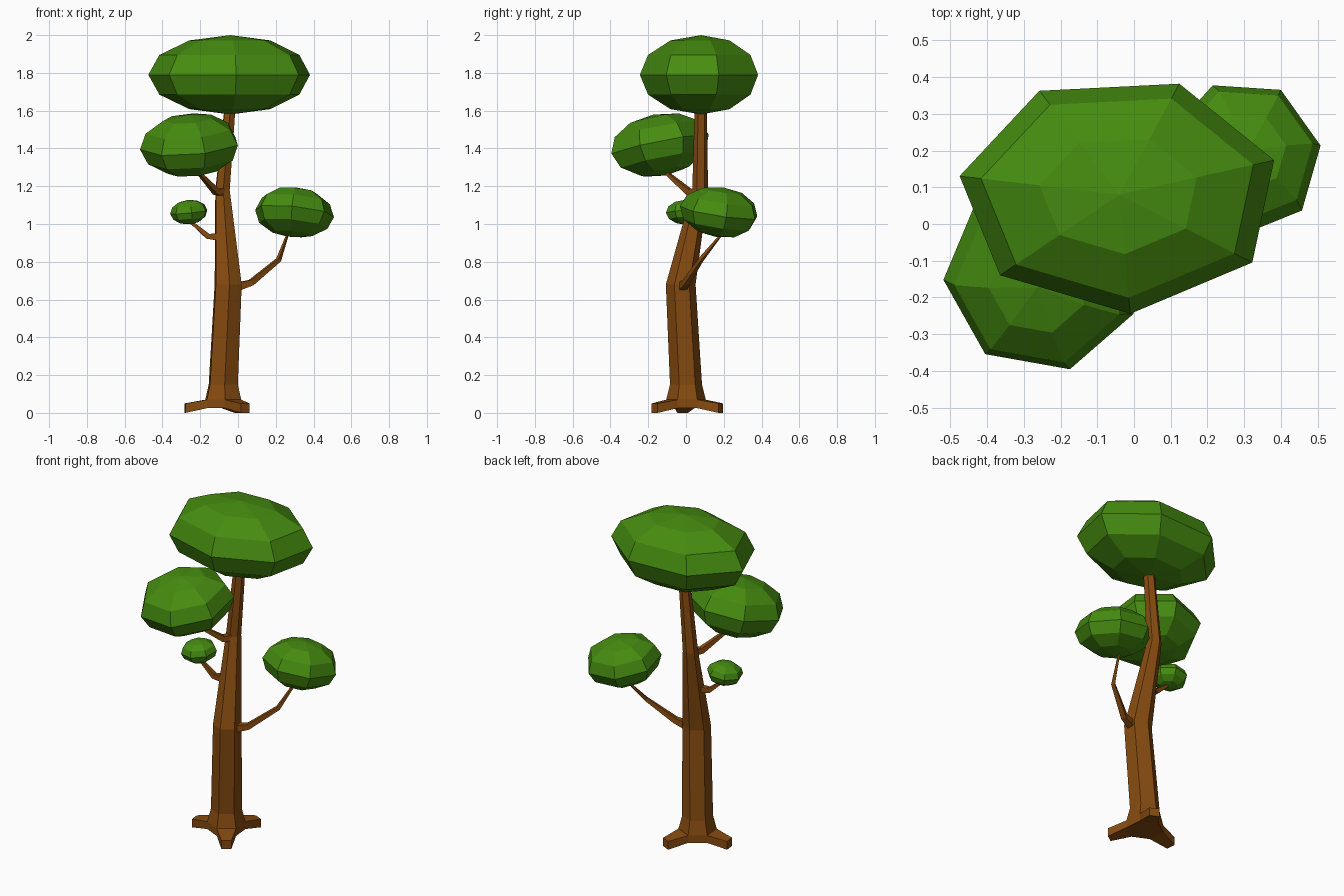
import bpy, bmesh
from math import sin, cos, radians, pi
from mathutils import Vector

if "Cube" in bpy.data.objects:
    bpy.data.objects.remove(bpy.data.objects["Cube"])


def material(name, rgb):
    m = bpy.data.materials.new(name)
    m.diffuse_color = (*rgb, 1)
    m.use_nodes = True
    m.node_tree.nodes["Principled BSDF"].inputs["Base Color"].default_value = m.diffuse_color
    return m


BARK = material("bark", (0.24, 0.07, 0.005))
LEAF = material("leaf", (0.06, 0.26, 0.005))


def finish(name, bm, mat):
    bmesh.ops.remove_doubles(bm, verts=bm.verts, dist=1e-5)
    bmesh.ops.recalc_face_normals(bm, faces=bm.faces)
    me = bpy.data.meshes.new(name)
    bm.to_mesh(me)
    bm.free()
    me.materials.append(mat)
    ob = bpy.data.objects.new(name, me)
    bpy.context.collection.objects.link(ob)
    return ob


def bridge(bm, a, b, skip=()):
    n = len(a)
    for i in range(n):
        if i not in skip:
            bm.faces.new((a[i], a[(i + 1) % n], b[(i + 1) % n], b[i]))


# Trunk: six-sided rings (x, y, z, radius), with three roots on alternate faces
def trunk():
    bm = bmesh.new()
    rows = [(-.078, 0, .025, .105), (-.078, 0, .07, .105), (-.078, 0, .15, .085),
            (-.052, -.028, .68, .079), (-.082, .075, 1.18, .042), (-.042, .078, 1.62, .032)]
    angles = [radians(35 + 60 * k) for k in range(6)]
    rings = [[bm.verts.new((x + r * cos(a), y + r * sin(a), z)) for a in angles]
             for x, y, z, r in rows]
    for k in range(5):
        bridge(bm, rings[k], rings[k + 1], (0, 2, 4) if k == 0 else ())
    bm.faces.new(rings[0][::-1])
    bm.faces.new(rings[-1])
    low, high = rings[0], rings[1]
    for i in (0, 2, 4):
        mid = radians(65 + 60 * i)
        out = Vector((cos(mid), sin(mid), 0))
        side = Vector((-sin(mid), cos(mid), 0))
        c = Vector((-.078, 0, 0)) + out * .203
        j = i + 1
        base = [low[i], low[j], high[j], high[i]]
        tip = [bm.verts.new(c + side * s * .028 + Vector((0, 0, z)))
               for s, z in ((-1, 0), (1, 0), (1, .05), (-1, .05))]
        bridge(bm, base, tip)
        bm.faces.new(tip)
    finish("trunk", bm, BARK)


# Branch: tapered four-sided tube along a bent path
def branch(name, path, radii):
    bm = bmesh.new()
    pts = [Vector(p) for p in path]
    rings = []
    for i, p in enumerate(pts):
        d = (pts[min(i + 1, len(pts) - 1)] - pts[max(i - 1, 0)]).normalized()
        u = d.cross(Vector((0, 0, 1))).normalized()
        v = u.cross(d)
        rings.append([bm.verts.new(p + radii[i] * (u * cos(a) + v * sin(a)))
                      for a in (pi / 4 + k * pi / 2 for k in range(4))])
    for a, b in zip(rings, rings[1:]):
        bridge(bm, a, b)
    bm.faces.new(rings[0])
    bm.faces.new(rings[-1])
    finish(name, bm, BARK)


# Foliage: seven-segment, six-ring ellipsoid, tilted towards a normal
def foliage(name, centre, size, phase, normal=(0, 0, 1)):
    bm = bmesh.new()
    n = 7
    ang = [radians(phase) + 2 * pi * k / n for k in range(n)]
    rot = Vector((0, 0, 1)).rotation_difference(Vector(normal).normalized())

    def vert(lat, a):
        p = Vector((size[0] * cos(lat) * cos(a), size[1] * cos(lat) * sin(a), size[2] * sin(lat)))
        return bm.verts.new(Vector(centre) + rot @ p)

    rings = [[vert(radians(t), a) for a in ang] for t in (-60, -30, 0, 30, 60)]
    for a, b in zip(rings, rings[1:]):
        bridge(bm, a, b)
    for ring, lat in ((rings[0], -pi / 2), (rings[-1], pi / 2)):
        pole = vert(lat, 0)
        for k in range(n):
            bm.faces.new((ring[k], ring[(k + 1) % n], pole))
    finish(name, bm, LEAF)


trunk()

branch("right_branch", [(-.03, -.025, .66), (.07, 0, .69), (.215, .078, .81), (.268, .2, .96)],
       [.034, .022, .015, .006])
branch("upper_left_branch", [(-.075, .065, 1.17), (-.115, .015, 1.17), (-.225, -.125, 1.29)],
       [.032, .023, .01])
branch("small_left_branch", [(-.08, .015, .93), (-.16, 0, .935), (-.26, -.005, 1.02)],
       [.03, .02, .01])

foliage("crown", (-.04, .08, 1.79), (.44, .325, .21), 68.2)
foliage("upper_left_foliage", (-.25, -.14, 1.418), (.27, .27, .165), 183, (-.08, -.2, 1))
foliage("right_foliage", (.297, .18, 1.062), (.215, .215, .133), 9.5, (.1, .15, 1))
foliage("small_left_foliage", (-.258, -.005, 1.063), (.102, .102, .065), 20, (-.1, -.05, 1))
